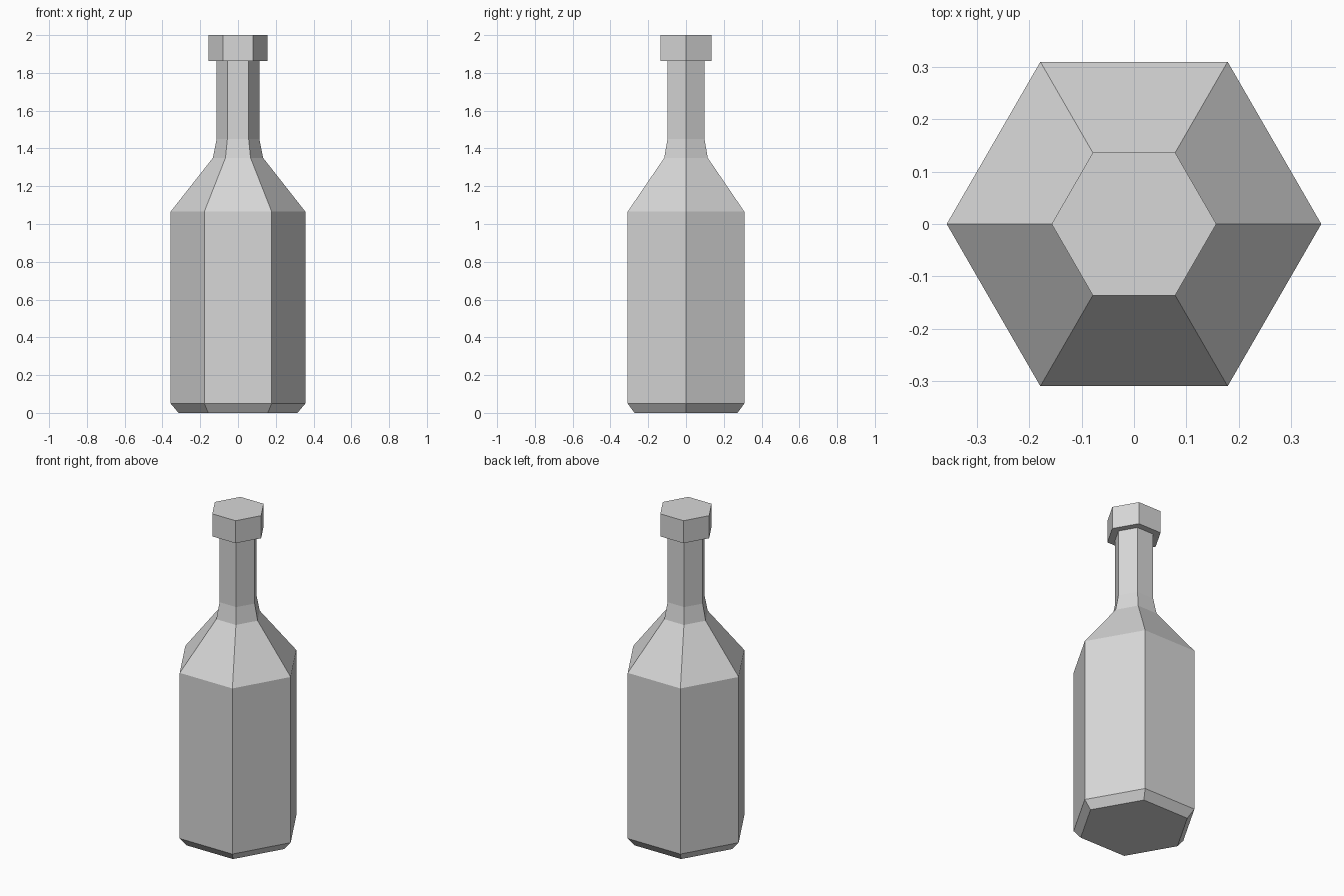
import bpy
import bmesh
from math import cos, sin, tau

SIDES = 6

cube = bpy.data.objects.get("Cube")
if cube:
    bpy.data.objects.remove(cube, do_unlink=True)

# One plain grey for the whole bottle
grey = bpy.data.materials.new("light_grey")
grey.use_nodes = True
colour = (0.68, 0.68, 0.68, 1)
grey.diffuse_color = colour
grey.node_tree.nodes["Principled BSDF"].inputs["Base Color"].default_value = colour


def turned_part(name, profile):
    """Closed flat-sided solid from (radius, height) pairs, bottom to top."""
    bm = bmesh.new()
    rings = [[bm.verts.new((r * cos(tau * i / SIDES), r * sin(tau * i / SIDES), z))
              for i in range(SIDES)] for r, z in profile]
    for low, high in zip(rings, rings[1:]):
        for i in range(SIDES):
            j = (i + 1) % SIDES
            bm.faces.new((low[i], low[j], high[j], high[i]))
    bm.faces.new(rings[0][::-1])
    bm.faces.new(rings[-1])
    mesh = bpy.data.meshes.new(name)
    bm.to_mesh(mesh)
    bm.free()
    mesh.materials.append(grey)
    obj = bpy.data.objects.new(name, mesh)
    bpy.context.collection.objects.link(obj)
    return obj


# Chamfered base, straight body, sloping shoulder and narrow neck
turned_part("bottle", [(0.315, 0), (0.357, 0.05), (0.357, 1.065),
                       (0.133, 1.35), (0.113, 1.45), (0.113, 1.88)])

# Cap seated over the neck
turned_part("cap", [(0.157, 1.862), (0.157, 2)])
